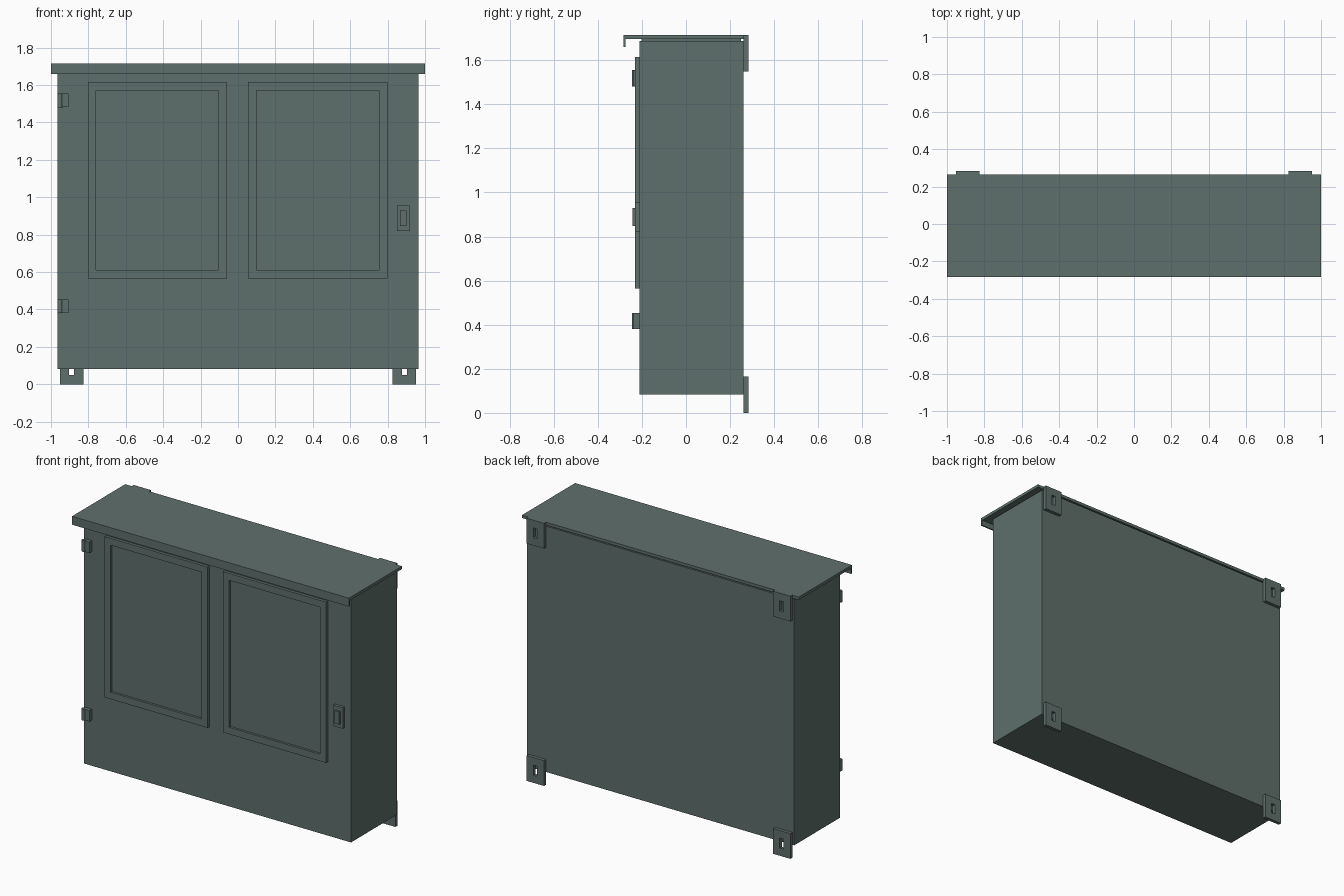
import bpy, bmesh, math

if "Cube" in bpy.data.objects:
    bpy.data.objects.remove(bpy.data.objects["Cube"])

# One grey-green paint for the whole cabinet
paint = bpy.data.materials.new("grey_green_paint")
paint.diffuse_color = (0.114, 0.162, 0.150, 1.0)
paint.use_nodes = True
paint.node_tree.nodes["Principled BSDF"].inputs["Base Color"].default_value = paint.diffuse_color


def finish(name, bm):
    bmesh.ops.recalc_face_normals(bm, faces=bm.faces)
    mesh = bpy.data.meshes.new(name)
    bm.to_mesh(mesh)
    bm.free()
    mesh.materials.append(paint)
    obj = bpy.data.objects.new(name, mesh)
    bpy.context.collection.objects.link(obj)
    return obj


def box(name, x, y, z):
    """Box from (min, max) ranges."""
    bm = bmesh.new()
    bmesh.ops.create_cube(bm, size=1)
    for v in bm.verts:
        for i, (lo, hi) in enumerate((x, y, z)):
            v.co[i] = lo if v.co[i] < 0 else hi
    return finish(name, bm)


def frame(name, x, y, z, hx, hz):
    """Plate in the xz plane with a rectangular hole through y."""
    bm = bmesh.new()

    def ring(rx, rz, yy):
        return [bm.verts.new((a, yy, b)) for a, b in
                ((rx[0], rz[0]), (rx[1], rz[0]), (rx[1], rz[1]), (rx[0], rz[1]))]

    of, ob = ring(x, z, y[0]), ring(x, z, y[1])
    nf, nb = ring(hx, hz, y[0]), ring(hx, hz, y[1])
    for i in range(4):
        j = (i + 1) % 4
        for a, b in ((of, nf), (nf, nb), (nb, ob), (ob, of)):
            bm.faces.new((a[i], a[j], b[j], b[i]))
    return finish(name, bm)


# Cabinet body and the spacer under the roof
box("cabinet_body", (-0.965, 0.965), (-0.212, 0.262), (0.083, 1.688))
box("roof_spacer", (-0.955, 0.955), (-0.202, 0.25), (1.685, 1.698))

# Roof sheet with front drip lip
box("roof_sheet", (-1, 1), (-0.284, 0.264), (1.696, 1.715))
box("roof_front_lip", (-1, 1), (-0.284, -0.275), (1.66, 1.698))

# Two raised door panels with a recessed centre
B = 0.045
z0, z1 = 0.565, 1.615
for side, x0, x1 in (("left", -0.803, -0.058), ("right", 0.053, 0.798)):
    frame(side + "_panel_frame", (x0, x1), (-0.231, -0.21), (z0, z1),
          (x0 + B, x1 - B), (z0 + B, z1 - B))
    box(side + "_panel_centre", (x0 + B - 0.002, x1 - B + 0.002),
        (-0.216, -0.21), (z0 + B - 0.002, z1 - B + 0.002))

# Lock plate and raised handle
box("lock_plate", (0.85, 0.919), (-0.231, -0.21), (0.82, 0.957))
box("lock_handle", (0.867, 0.901), (-0.242, -0.23), (0.847, 0.93))

# Hinges: leaf plus round knuckle
for name, zc in (("lower", 0.417), ("upper", 1.518)):
    box(name + "_hinge_leaf", (-0.95, -0.907), (-0.238, -0.21), (zc - 0.036, zc + 0.036))
    bm = bmesh.new()
    bmesh.ops.create_cone(bm, cap_ends=True, segments=16, radius1=0.013,
                          radius2=0.013, depth=0.074)
    bmesh.ops.translate(bm, verts=bm.verts, vec=(-0.951, -0.232, zc))
    knuckle = finish(name + "_hinge_knuckle", bm)
    for p in knuckle.data.polygons:
        p.use_smooth = len(p.vertices) == 4
    knuckle.data.set_sharp_from_angle(angle=math.radians(40))

# Four slotted wall brackets on the back
for side, xc in (("left", -0.89), ("right", 0.89)):
    for level, za in (("lower", 0.0), ("upper", 1.55)):
        zc = za + 0.0825
        frame(f"{level}_{side}_bracket", (xc - 0.063, xc + 0.063), (0.262, 0.284),
              (za, za + 0.165), (xc - 0.014, xc + 0.014), (zc - 0.033, zc + 0.033))
